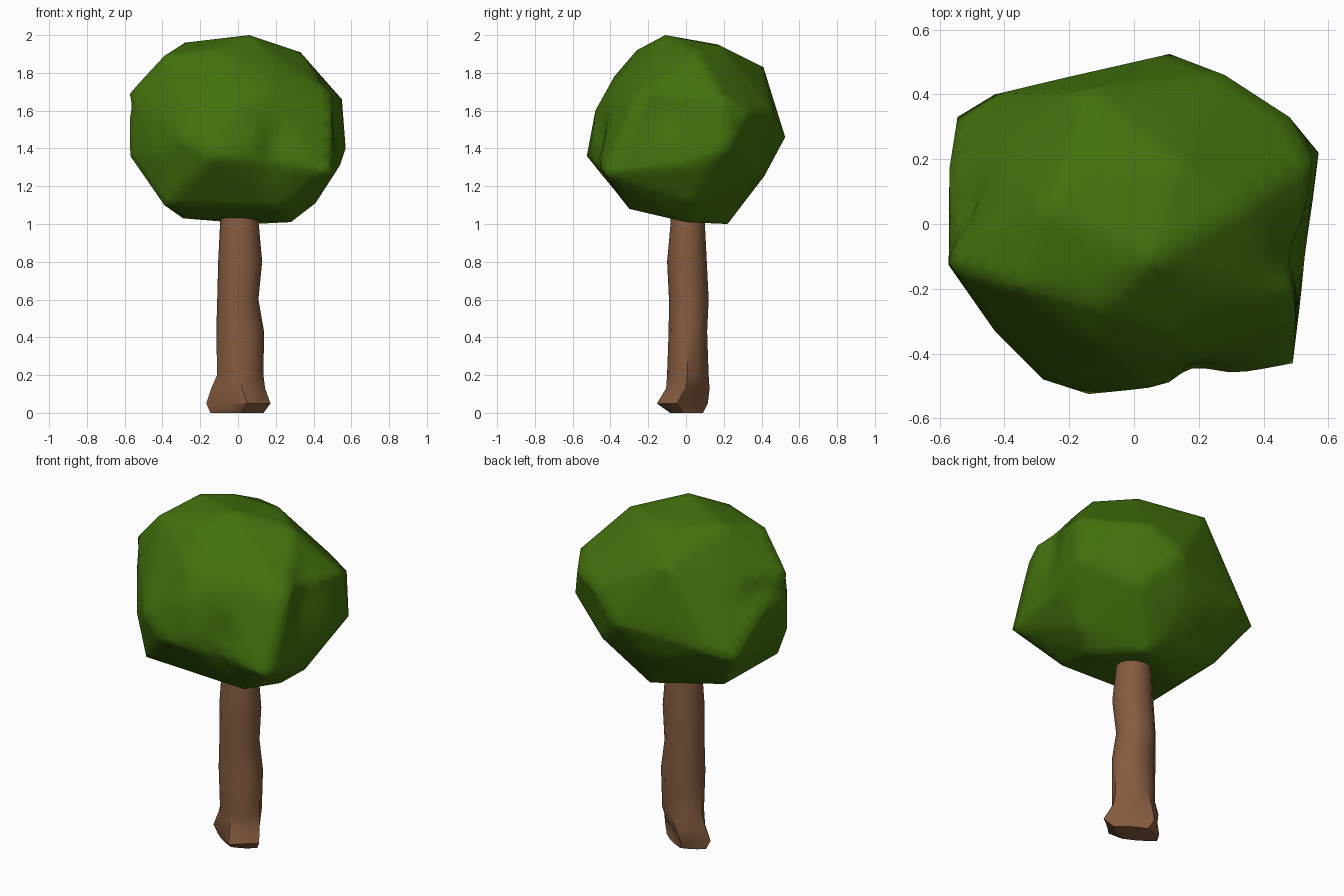
import bpy, bmesh, math
from mathutils import Vector

if "Cube" in bpy.data.objects:
    bpy.data.objects.remove(bpy.data.objects["Cube"])

def material(name, rgb):
    m = bpy.data.materials.new(name)
    m.diffuse_color = (*rgb, 1)
    m.use_nodes = True
    m.node_tree.nodes["Principled BSDF"].inputs["Base Color"].default_value = m.diffuse_color
    return m

def finish(bm, name, mat, smooth=True):
    bmesh.ops.recalc_face_normals(bm, faces=bm.faces)
    me = bpy.data.meshes.new(name)
    bm.to_mesh(me)
    bm.free()
    ob = bpy.data.objects.new(name, me)
    bpy.context.collection.objects.link(ob)
    me.materials.append(mat)
    for p in me.polygons:
        p.use_smooth = smooth
    return ob

leaf = material("leaf green", (0.056, 0.165, 0.004))
bark = material("bark brown", (0.235, 0.106, 0.050))

# Crown: hull around a soft rounded core and the outer bumps of the foliage
bumps = [
    # left side
    (-.575, -.12, 1.69), (-.57, -.13, 1.36), (-.57, .17, 1.50), (-.545, .33, 1.34),
    (-.43, .40, 1.38), (-.43, -.33, 1.36), (-.39, .20, 1.11),
    # underside
    (-.39, -.30, 1.10), (-.29, .02, 1.03), (.25, -.30, 1.08), (.28, .0, 1.01),
    (.08, .22, 1.0), (.41, .04, 1.11), (.28, .38, 1.27),
    # front
    (-.28, -.48, 1.45), (-.14, -.525, 1.36), (.11, -.50, 1.42), (.49, -.43, 1.27),
    (.0, -.48, 1.60), (-.10, -.38, 1.78),
    # right side
    (.50, -.28, 1.62), (.50, -.22, 1.70), (.57, .22, 1.40), (.55, .20, 1.66),
    (.54, .0, 1.31), (.48, .33, 1.60),
    # back
    (.28, .46, 1.60), (.11, .525, 1.46), (-.22, .45, 1.46), (-.15, .41, 1.83),
    # top
    (-.10, .32, 1.87), (.06, -.11, 2.0), (-.28, .05, 1.96), (-.14, .17, 1.95),
    (-.39, -.18, 1.89), (.33, .05, 1.91), (.13, .19, 1.94), (-.10, -.26, 1.92),
]
bm = bmesh.new()
bmesh.ops.create_icosphere(bm, subdivisions=3, radius=1)
for v in bm.verts:
    v.co = Vector((v.co.x * .53, v.co.y * .48, 1.485 + v.co.z * .46))
bmesh.ops.delete(bm, geom=bm.edges[:], context='EDGES_FACES')
for p in bumps:
    bm.verts.new(p)
bmesh.ops.convex_hull(bm, input=bm.verts[:])
bmesh.ops.delete(bm, geom=[v for v in bm.verts if not v.link_faces], context='VERTS')

# Crown hollows between the foliage lobes: centre, reach in x, y, z, and depth
hollows = [
    ((.53, -.10, 1.62), (.15, .10, .18), .045),
    ((.20, -.48, 1.38), (.08, .12, .16), .045),
    ((-.57, .04, 1.63), (.12, .14, .05), .045),
]
for _ in range(3):
    long_edges = [e for e in bm.edges if e.calc_length() > .08]
    bmesh.ops.subdivide_edges(bm, edges=long_edges, cuts=1)
    bmesh.ops.triangulate(bm, faces=bm.faces[:])
middle = Vector((0, 0, 1.48))
for v in bm.verts:
    push = 0
    for c, r, depth in hollows:
        push += depth * math.exp(-sum(((v.co[k] - c[k]) / r[k]) ** 2 for k in range(3)))
    v.co += (middle - v.co).normalized() * push
finish(bm, "crown", leaf)

# Trunk: rings of z, x range, y range and root flare, joined and capped
rings = [
    (0.00, -.145, .135, -.085, .090, .18),
    (0.05, -.175, .165, -.155, .115, .29),
    (0.13, -.140, .145, -.105, .125, .14),
    (0.20, -.110, .135, -.100, .120, .03),
    (0.43, -.115, .138, -.092, .112, .0),
    (0.60, -.110, .108, -.090, .120, .0),
    (0.80, -.105, .128, -.100, .110, .0),
    (1.00, -.095, .110, -.082, .100, .0),
    (1.06, -.090, .100, -.080, .095, .0),
]
N = 12
bm = bmesh.new()
loops = []
for z, x0, x1, y0, y1, flare in rings:
    ring = []
    for i in range(N):
        a = 2 * math.pi * i / N
        k = 1 - flare * (i % 3 != 0)
        x = (x0 + x1) / 2 + (x1 - x0) / 2 * k * math.cos(a)
        y = (y0 + y1) / 2 + (y1 - y0) / 2 * k * math.sin(a)
        # the roots lean sideways off the main axes
        ring.append(bm.verts.new((x - 1.2 * flare * y, y - .6 * flare * x, z)))
    loops.append(ring)
for lo, hi in zip(loops, loops[1:]):
    for i in range(N):
        j = (i + 1) % N
        bm.faces.new((lo[i], lo[j], hi[j], hi[i]))
bm.faces.new(loops[0][::-1])
bm.faces.new(loops[-1])
trunk = finish(bm, "trunk", bark)
bpy.context.view_layer.objects.active = trunk
trunk.select_set(True)
bpy.ops.object.shade_smooth_by_angle(angle=math.radians(35))
